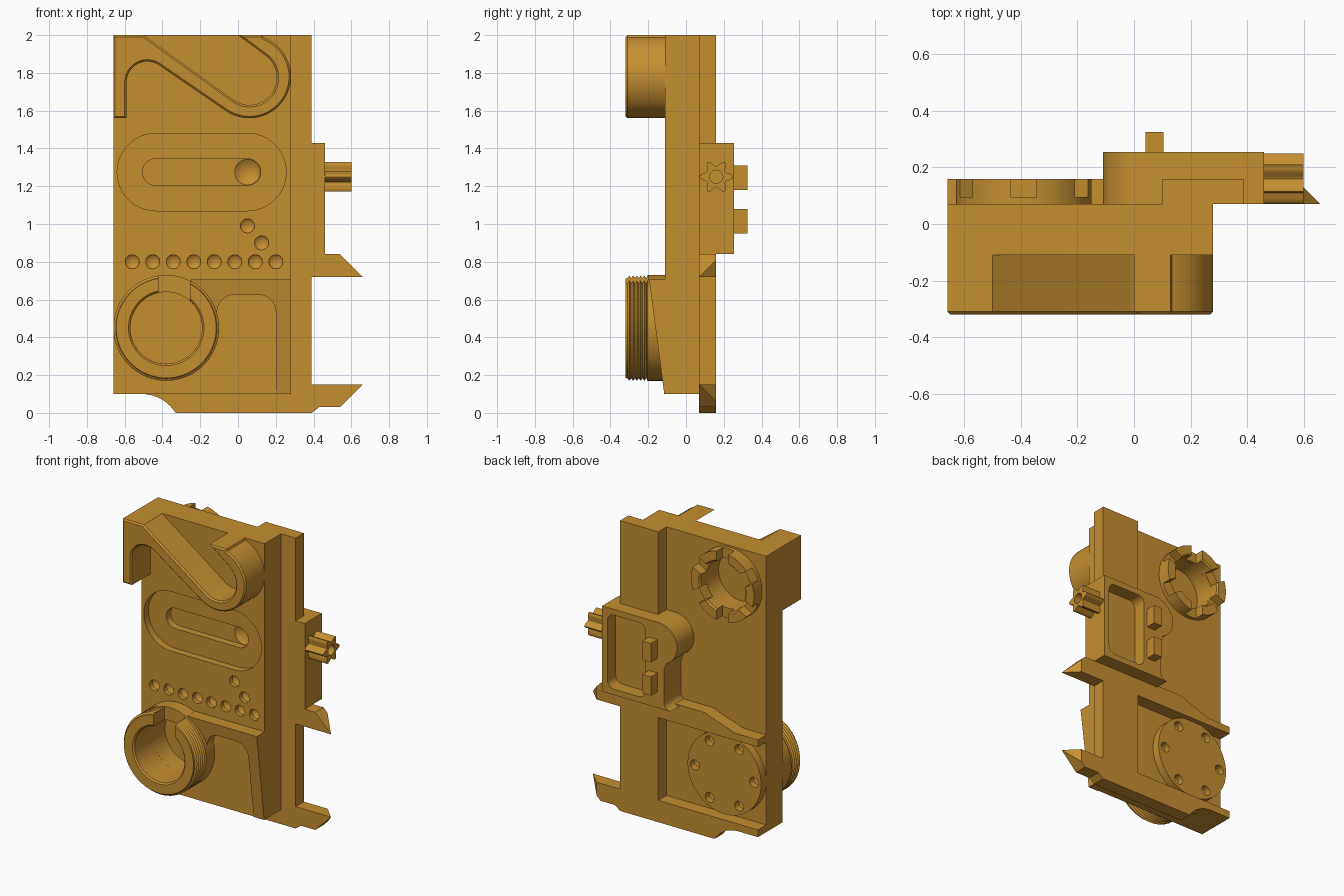
import bpy, bmesh, math
from mathutils import Vector

cube = bpy.data.objects.get("Cube")
if cube:
    bpy.data.objects.remove(cube, do_unlink=True)

ochre = bpy.data.materials.new("ochre_orange")
ochre.use_nodes = True
COLOR = (0.56, 0.275, 0.03, 1)
ochre.diffuse_color = COLOR
ochre.node_tree.nodes["Principled BSDF"].inputs["Base Color"].default_value = COLOR


def finish(name, bm):
    bmesh.ops.recalc_face_normals(bm, faces=bm.faces)
    mesh = bpy.data.meshes.new(name)
    bm.to_mesh(mesh)
    bm.free()
    mesh.materials.append(ochre)
    ob = bpy.data.objects.new(name, mesh)
    bpy.context.collection.objects.link(ob)
    return ob


def arc(cx, cz, r, a0, a1, n=16):
    steps = [math.radians(a0 + (a1 - a0) * i / n) for i in range(n + 1)]
    return [(cx + r * math.cos(a), cz + r * math.sin(a)) for a in steps]


def rect(x0, z0, x1, z1):
    return [(x0, z0), (x1, z0), (x1, z1), (x0, z1)]


def stadium(x0, x1, z, r):
    return arc(x1, z, r, -90, 90, 24) + arc(x0, z, r, 90, 270, 24)


def prism(name, pts, y0, y1, trim=None, bevel=0):
    """Extrude an x-z outline along y, optionally trimmed by a plane."""
    bm = bmesh.new()
    face = bm.faces.new([bm.verts.new((x, y0, z)) for x, z in pts])
    ext = bmesh.ops.extrude_face_region(bm, geom=[face])["geom"]
    bmesh.ops.translate(bm, vec=(0, y1 - y0, 0),
                        verts=[v for v in ext if isinstance(v, bmesh.types.BMVert)])
    if bevel:
        rim = [e for e in bm.edges if all(abs(v.co.y - y0) < 1e-5 for v in e.verts)]
        bmesh.ops.bevel(bm, geom=rim, offset=bevel, segments=1, affect='EDGES')
    if trim:
        co, no = trim
        bmesh.ops.bisect_plane(bm, geom=bm.verts[:] + bm.edges[:] + bm.faces[:],
                               plane_co=co, plane_no=no, clear_outer=True)
        bmesh.ops.holes_fill(bm, edges=[e for e in bm.edges if e.is_boundary])
    return finish(name, bm)


def lathe(name, profile, cx, cz, seg=48):
    """Spin a closed (radius, y) profile around an axis along y."""
    bm = bmesh.new()
    ring = [bm.verts.new((r, y, 0)) for r, y in profile]
    edges = [bm.edges.new((ring[i], ring[i - 1])) for i in range(len(ring))]
    bmesh.ops.spin(bm, geom=ring + edges, cent=(0, 0, 0), axis=(0, 1, 0),
                   angle=math.tau, steps=seg, use_duplicate=False)
    bmesh.ops.remove_doubles(bm, verts=bm.verts, dist=1e-5)
    bmesh.ops.dissolve_degenerate(bm, edges=bm.edges, dist=1e-6)
    bmesh.ops.translate(bm, vec=(cx, 0, cz), verts=bm.verts)
    return finish(name, bm)


def drill(x, z, r, y_out, y_wall, y_tip, seg=24):
    return lathe("drill", [(0, y_out), (r, y_out), (r, y_wall), (0, y_tip)], x, z, seg)


def cut(target, cutters):
    bpy.context.view_layer.objects.active = target
    for c in cutters:
        c.hide_render = True
        mod = target.modifiers.new("cut", 'BOOLEAN')
        mod.operation = 'DIFFERENCE'
        mod.solver = 'EXACT'
        mod.object = c
        bpy.ops.object.modifier_apply(modifier=mod.name)
        bpy.data.objects.remove(c, do_unlink=True)


TUBE = (-0.38, 0.45)
SOCKET = (-0.39, 1.75)

# Main plate with stepped slot, drilled holes and both bores
plate = prism("main_plate", rect(-0.66, 0.1, 0.28, 2), -0.11, 0.07)
cutters = [prism("slot", stadium(-0.435, 0.05, 1.275, 0.205), -0.2, -0.06),
           prism("groove", stadium(-0.435, 0.05, 1.275, 0.07), -0.2, -0.01),
           drill(0.05, 1.275, 0.068, -0.1, -0.01, 0.04),
           drill(*TUBE, 0.19, -0.2, 0.02, 0.02, 48),
           drill(*SOCKET, 0.17, 0.2, -0.04, -0.04, 48)]
spots = [(0.05, 0.99), (0.125, 0.9)] + [(-0.56 + 0.1086 * i, 0.8) for i in range(8)]
cutters += [drill(x, z, 0.037, -0.2, -0.08, -0.05) for x, z in spots]
cut(plate, cutters)

# S-shaped hook on the upper front
hook = ([(-0.66, 2), (-0.66, 1.56), (-0.59, 1.56)]
        + arc(-0.48, 1.75, 0.11, 180, 57)
        + arc(0.06, 1.78, 0.22, 237, 430, 32) + [(0.13, 2), (0, 2)]
        + arc(0.06, 1.775, 0.145, 50, -123, 28) + [(-0.5, 2)])
prism("front_hook", hook, -0.32, -0.1, bevel=0.01)

# Threaded tube with a notch in its rim
threads = []
for i in range(5):
    y = -0.31 + 0.02 * i
    threads += [(0.267, y), (0.28, y + 0.01)]
tube = lathe("threaded_tube", [(0.19, -0.1), (0.19, -0.31), (0.2, -0.32), (0.265, -0.32)]
             + threads + [(0.265, -0.21), (0.28, -0.205), (0.28, -0.1)], *TUBE, 72)
cut(tube, [prism("notch", rect(-0.42, 0.55, -0.255, 0.8), -0.4, -0.2)])

# Tapered bracket beside the tube
bracket = ([(0.28, 0.1), (0.28, 0.705), (-0.25, 0.705), (-0.2, 0.6), (-0.12, 0.5)]
           + arc(-0.02, 0.535, 0.09, 170, 90, 8) + arc(0.11, 0.535, 0.09, 90, 0, 8)
           + [(0.2, 0.1)])
prism("tapered_bracket", bracket, -0.3, -0.1,
      trim=(Vector((0, -0.195, 0.7)), Vector((0, -0.6, -0.08))))

# Rear frame: spine, stepped upper rib and lower rib in one outline
frame = ([(0.39, 0), (0.39, 2), (0.1, 2), (0.1, 0.85)]
         + arc(-0.24, 0.75, 0.1, 90, 125, 6) + arc(-0.5, 0.88, 0.11, 300, 270, 6)
         + [(-0.66, 0.77), (-0.66, 0.72), (0.1, 0.72), (0.1, 0.15),
            (-0.66, 0.15), (-0.66, 0.1)]
         + arc(-0.51, -0.11, 0.21, 90, 32, 10) + [(-0.32, 0)])
prism("rear_frame", frame, 0.07, 0.16)

# Side clips with slanted tips
slant = (Vector((0.66, 0.07, 0)), Vector((1, 1, 0)))
prism("upper_clip", [(0.38, 0.72), (0.66, 0.72), (0.54, 0.84), (0.38, 0.84)],
      0.07, 0.16, trim=slant)
prism("lower_clip", [(0.38, 0), (0.39, 0), (0.43, 0.03), (0.54, 0.03), (0.66, 0.15),
                     (0.38, 0.15)], 0.07, 0.16, trim=slant)

# Rear housing with rounded tab and pocket
housing_shape = ([(0.46, 0.84), (0.46, 1.43)] + arc(0.03, 1.29, 0.14, 90, 245, 20)
                 + [(-0.01, 1.11), (-0.01, 0.89)] + arc(-0.06, 0.89, 0.05, 0, -90, 6))
housing = prism("rear_housing", housing_shape, 0.07, 0.255)
pocket = (arc(0.37, 1.34, 0.05, 0, 90, 6) + arc(0.18, 1.34, 0.05, 90, 180, 6)
          + arc(0.18, 0.93, 0.05, 180, 270, 6) + arc(0.37, 0.93, 0.05, 270, 360, 6))
cut(housing, [prism("pocket", pocket, 0.165, 0.4)])
for name, z in (("upper_peg", 1.18), ("lower_peg", 0.95)):
    prism(name, rect(0.04, z, 0.105, z + 0.13), 0.25, 0.325)

# Six-lobed knob on the side, turned to face +x
star = []
for i in range(72):
    a = math.tau * i / 72
    r = 0.09 - 0.035 * (0.5 - 0.5 * math.cos(6 * a)) ** 0.8
    star.append((r * math.cos(a), r * math.sin(a)))
knob = prism("star_knob", star, -0.6, -0.45)
cut(knob, [drill(0, 0, 0.035, -0.7, -0.54, -0.54)])
knob.rotation_euler = (0, 0, math.pi / 2)
knob.location = (0, 0.16, 1.25)

# Notched rear socket ring
socket = lathe("rear_socket", [(0.17, 0.05), (0.17, 0.15), (0.18, 0.16),
                               (0.24, 0.16), (0.24, 0.05)], *SOCKET, 72)
notches = []
for i in range(6):
    a = math.radians(30 + 60 * i)
    c, s = math.cos(a), math.sin(a)
    corners = rect(0.1, -0.045, 0.3, 0.045)
    notches.append(prism("notch", [(SOCKET[0] + u * c - v * s, SOCKET[1] + u * s + v * c)
                                   for u, v in corners], 0.095, 0.3))
cut(socket, notches)

# Rear cover disc with a ring of holes
disc = lathe("rear_disc", [(0, 0.05), (0.28, 0.05), (0.28, 0.125), (0, 0.125)], *TUBE, 72)
cut(disc, [drill(x, z, 0.034, 0.2, 0.08, 0.07) for x, z in arc(*TUBE, 0.225, 0, 300, 5)])

# Smooth curved walls, keep sharp edges
for ob in bpy.context.scene.objects:
    ob.select_set(ob.type == 'MESH' and ob.data.materials.get("ochre_orange") is not None)
bpy.context.view_layer.objects.active = plate
bpy.ops.object.shade_smooth_by_angle(angle=math.radians(30))
